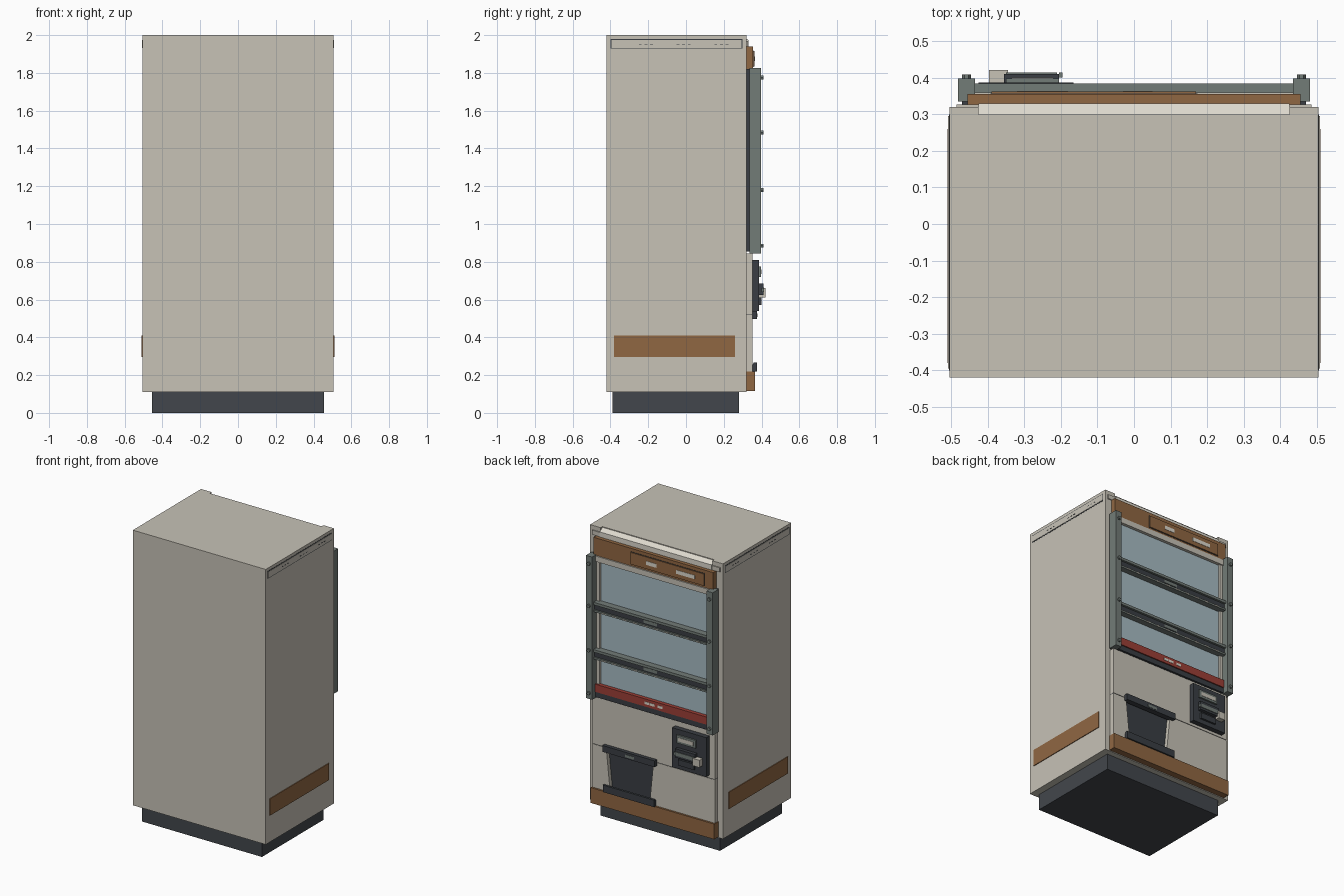
import bpy
import bmesh
from mathutils import Vector

cube = bpy.data.objects.get("Cube")
if cube:
    bpy.data.objects.remove(cube)


def material(name, r, g, b):
    m = bpy.data.materials.new(name)
    m.use_nodes = True
    m.diffuse_color = (r, g, b, 1)
    for n in m.node_tree.nodes:
        if n.type == 'BSDF_PRINCIPLED':
            n.inputs["Base Color"].default_value = (r, g, b, 1)
    return m


BEIGE = material("beige", .57, .54, .47)
CREAM = material("cream", .72, .69, .61)
BASE = material("slate", .055, .062, .072)
DARK = material("charcoal", .042, .048, .056)
BROWN = material("brown", .28, .135, .055)
GREY = material("green grey", .17, .2, .185)
GLASS = material("pale blue glass", .39, .50, .55)
RED = material("red", .33, .05, .037)


def prism(name, mat, pts, axis, lo, hi):
    """Extrude a 2D profile along one axis."""
    def place(p, t):
        a, b = p
        return Vector({'x': (t, a, b), 'y': (a, t, b), 'z': (a, b, t)}[axis])
    bm = bmesh.new()
    face = bm.faces.new([bm.verts.new(place(p, lo)) for p in pts])
    new = bmesh.ops.extrude_face_region(bm, geom=[face])["geom"]
    shift = place((0, 0), hi - lo)
    bmesh.ops.translate(bm, vec=shift, verts=[v for v in new if isinstance(v, bmesh.types.BMVert)])
    bmesh.ops.recalc_face_normals(bm, faces=bm.faces)
    mesh = bpy.data.meshes.new(name)
    bm.to_mesh(mesh)
    bm.free()
    mesh.materials.append(mat)
    ob = bpy.data.objects.new(name, mesh)
    bpy.context.collection.objects.link(ob)
    return ob


def box(name, mat, x0, x1, y0, y1, z0, z1):
    return prism(name, mat, [(x0, y0), (x1, y0), (x1, y1), (x0, y1)], 'z', z0, z1)


# cabinet with a notch along the upper front edge, on a recessed plinth
box("plinth", BASE, -.455, .455, -.39, .28, 0, .11)
plan = [(.505, -.42), (.505, .32), (.425, .32), (.425, .30)]
plan += [(-x, y) for x, y in reversed(plan)]
prism("cabinet", BEIGE, plan, 'z', .11, 2)
box("cabinet_face", BEIGE, -.425, .425, .30, .32, .11, 1.94)
prism("top_lip", CREAM, [(.30, 1.995), (.33, 1.975), (.33, 1.94), (.30, 1.94)], 'x', -.425, .425)
box("lip_ledge", BEIGE, -.485, .485, .32, .327, 1.94, 1.97)

# side stripes, vent trims and slits
for side, s in (("left", 1), ("right", -1)):
    def side_box(name, mat, t, y0, y1, z0, z1):
        a, b = sorted((s * .504, s * (.505 + t)))
        box(side + "_" + name, mat, a, b, y0, y1, z0, z1)
    side_box("stripe", BROWN, .005, -.38, .26, .295, .41)
    side_box("vent_outline", DARK, .001, -.40, .30, 1.928, 1.98)
    side_box("vent_trim", BEIGE, .003, -.395, .295, 1.933, 1.975)
    for y in (-.25, -.05, .15):
        for k in range(3):
            side_box("vent_slit", DARK, .004, y + k * .03, y + k * .03 + .015, 1.95, 1.954)

# header panel with a raised plate
box("header_panel", BROWN, -.455, .455, .32, .355, 1.82, 1.94)
box("header_plate_edge", DARK, -.393, .173, .355, .357, 1.831, 1.918)
box("header_plate", BROWN, -.39, .17, .355, .362, 1.834, 1.915)
for x, w in ((.01, .08), (-.25, .14)):
    box("header_blank_label", CREAM, x - w / 2, x + w / 2, .362, .364, 1.862, 1.888)

# window
box("window_back", DARK, -.47, .47, .32, .335, .855, 1.82)
box("window_glass", GLASS, -.41, .41, .335, .339, .90, 1.79)
box("window_top_trim", BEIGE, -.435, .435, .335, .36, 1.78, 1.818)
box("window_bottom_trim", DARK, -.435, .435, .335, .36, .85, .885)
for s in (-1, 1):
    a, b = sorted((s * .412, s * .435))
    box("window_side_trim", BEIGE, a, b, .335, .352, .885, 1.78)

# shelf rails with price tags
for z in (1.51, 1.185):
    box("shelf_top_rail", GREY, -.435, .435, .335, .384, z - .018, z)
    box("shelf_band", DARK, -.435, .435, .335, .37, z - .055, z - .018)
    box("shelf_lower_rail", GREY, -.435, .435, .335, .38, z - .068, z - .055)
    box("shelf_label", GREY, -.04, .06, .37, .373, z - .045, z - .025)
    for i in range(10):
        x = -.36 + i * .08
        box("price_tag", BEIGE, x - .015, x + .015, .38, .382, z - .066, z - .059)

# red strip under the window
box("red_strip", RED, -.435, .435, .335, .365, .887, .94)
for x in (-.06, 0, .04):
    box("strip_blank_label", CREAM, x - .018, x + .018, .365, .367, .905, .922)

# upright rails and their bolts
for s in (-1, 1):
    a, b = sorted((s * .435, s * .482))
    box("upright_rail", GREY, a, b, .335, .398, .845, 1.825)
    for z in (.885, 1.18, 1.485, 1.775):
        ring = [Vector((.012, 0)), Vector((.006, .0104)), Vector((-.006, .0104))]
        ring += [-p for p in ring]
        prism("rail_bolt", GREY, [(s * .458 + p.x, z + p.y) for p in ring], 'y', .398, .409)

# lower front panels around the tapered chute opening
box("upper_panel", BEIGE, -.465, .465, .32, .352, .522, .845)
box("panel_seam", DARK, -.465, .465, .32, .349, .518, .522)
prism("lower_panel_left", BEIGE, [(.465, .22), (.465, .518), (.36, .518), (.33, .22)], 'y', .32, .352)
prism("lower_panel_right", BEIGE, [(-.465, .22), (-.465, .518), (0, .518), (.03, .22)], 'y', .32, .352)
box("kick_panel", BROWN, -.47, .47, .32, .365, .115, .22)

# chute
box("chute_back", DARK, -.01, .37, .32, .325, .22, .518)
box("chute_hood", DARK, -.025, .372, .34, .377, .497, .54)
prism("chute_tray", DARK, [(.325, .22), (.375, .22), (.375, .268), (.36, .268), (.345, .24), (.325, .24)],
      'x', -.02, .37)
box("chute_label", GREY, .13, .2, .377, .379, .507, .525)

# payment unit
box("payment_plate", DARK, -.425, -.165, .352, .387, .54, .81)
box("payment_display", GREY, -.35, -.205, .387, .398, .72, .775)
box("display_screen", BEIGE, -.335, -.22, .398, .4, .735, .76)
box("coin_bar", DARK, -.355, -.205, .387, .41, .625, .685)
box("coin_bar_face", GREY, -.35, -.21, .41, .414, .64, .665)
box("coin_lever", GREY, -.205, -.195, .40, .414, .64, .66)
box("coin_block", BEIGE, -.396, -.345, .387, .421, .61, .66)
box("coin_return", DARK, -.34, -.22, .387, .4, .57, .61)
